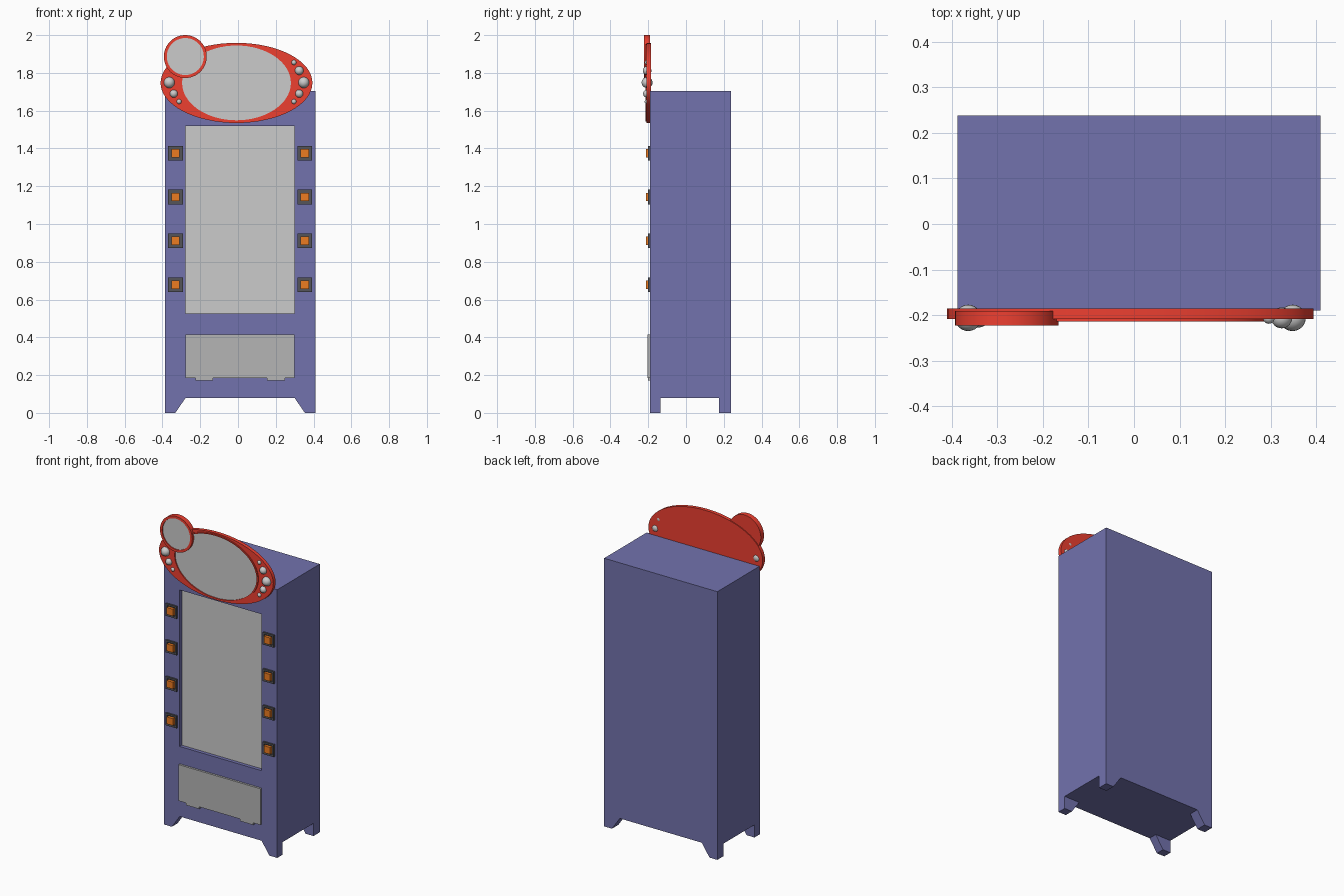
import bpy, bmesh, math

if "Cube" in bpy.data.objects:
    bpy.data.objects.remove(bpy.data.objects["Cube"])

CX = 0.011          # cabinet centre line
FRONT, BACK = -0.19, 0.238


def material(name, r, g, b):
    m = bpy.data.materials.new(name)
    m.diffuse_color = (r, g, b, 1)
    m.use_nodes = True
    m.node_tree.nodes["Principled BSDF"].inputs["Base Color"].default_value = m.diffuse_color
    return m


BLUE = material("cabinet_blue", 0.17, 0.17, 0.42)
RED = material("sign_red", 0.85, 0.05, 0.03)
ORANGE = material("button_orange", 0.85, 0.2, 0.015)
DARK = material("frame_dark", 0.09, 0.09, 0.1)
GREY = material("door_grey", 0.46, 0.46, 0.46)


def add(name, verts, faces, mat=None, smooth=False):
    me = bpy.data.meshes.new(name)
    me.from_pydata(verts, [], faces)
    ob = bpy.data.objects.new(name, me)
    bpy.context.collection.objects.link(ob)
    if mat:
        me.materials.append(mat)
    if smooth:
        bpy.ops.object.select_all(action='DESELECT')
        ob.select_set(True)
        bpy.context.view_layer.objects.active = ob
        bpy.ops.object.shade_smooth_by_angle(angle=math.radians(35))
    return ob


def stack(name, loops, mat=None, smooth=False, back=True, front=True):
    """Skin matching xz outlines, listed from back to front."""
    n = len(loops[0])
    verts = [v for loop in loops for v in loop]
    faces = [(k * n + i, k * n + (i + 1) % n, (k + 1) * n + (i + 1) % n, (k + 1) * n + i)
             for k in range(len(loops) - 1) for i in range(n)]
    if back:
        faces.append(tuple(reversed(range(n))))
    if front:
        faces.append(tuple(range(len(verts) - n, len(verts))))
    return add(name, verts, faces, mat, smooth)


def rect(cx, cz, hx, hz, y):
    return [(cx - hx, y, cz - hz), (cx + hx, y, cz - hz), (cx + hx, y, cz + hz), (cx - hx, y, cz + hz)]


def oval(cx, cz, rx, rz, y, n=64):
    return [(cx + rx * math.cos(2 * math.pi * i / n), y, cz + rz * math.sin(2 * math.pi * i / n))
            for i in range(n)]


# Cabinet with a shallow window recess, and the screen at the bottom of it
SCREEN = (CX, 1.0225, 0.288, 0.4975)
HULL = (CX, 0.8925, 0.398, 0.8125)
stack("cabinet", [rect(*HULL, BACK), rect(*HULL, FRONT), rect(*SCREEN, FRONT), rect(*SCREEN, FRONT + 0.022)],
      BLUE, front=False)
add("screen", rect(*SCREEN, FRONT + 0.022), [(0, 1, 2, 3)])

# Four feet, slanted on their inner side
for s, side in ((-1, "left"), (1, "right")):
    prof = [(0.398, 0), (0.398, 0.08), (0.288, 0.08), (0.343, 0)]
    if s < 0:
        prof.reverse()
    for y0, y1, end in ((FRONT, -0.135, "front"), (0.174, BACK, "back")):
        stack(f"{end}_{side}_foot", [[(CX + s * x, y, z) for x, z in prof] for y in (y1, y0)], BLUE)

# Lower door and its two tabs
stack("lower_door", [rect(CX, 0.3, 0.288, 0.115, y) for y in (FRONT, -0.203)], GREY)
for s, side in ((-1, "left"), (1, "right")):
    stack(f"{side}_door_tab", [rect(CX + s * 0.19, 0.179, 0.047, 0.008, y) for y in (FRONT, -0.202)], GREY)

# Columns of square buttons in dark frames
for s, side in ((-1, "left"), (1, "right")):
    for k in range(4):
        x, z = CX + s * 0.342, 0.679 + 0.232 * k
        stack(f"{side}_button_frame_{k + 1}",
              [rect(x, z, h, h, y) for h, y in ((0.039, FRONT), (0.039, -0.201), (0.028, -0.201), (0.028, -0.194))],
              DARK)
        stack(f"{side}_button_{k + 1}", [rect(x, z, 0.022, 0.022, y) for y in (-0.192, -0.212)], ORANGE)

# Large oval sign with a raised rim around its grey face
SX, SZ = -0.008, 1.747
stack("oval_sign", [oval(SX, SZ, *p) for p in (
    (0.402, 0.212, -0.185), (0.402, 0.212, -0.208), (0.298, 0.205, -0.208),
    (0.298, 0.205, -0.214), (0.288, 0.198, -0.214), (0.288, 0.198, -0.207))], RED, True, front=False)
add("oval_sign_face", oval(SX, SZ, 0.288, 0.198, -0.207), [tuple(range(64))])

# Small round sign overlapping its upper left
RX, RZ = -0.279, 1.8865
stack("round_sign", [oval(RX, RZ, r, r, y) for r, y in (
    (0.1135, -0.191), (0.1135, -0.223), (0.098, -0.223), (0.098, -0.217))], RED, True, front=False)
add("round_sign_face", oval(RX, RZ, 0.098, 0.098, -0.217), [tuple(range(64))])

# Bead decorations on both ends of the oval sign
BEADS = [(0.356, 1.749, 0.029), (0.332, 1.69, 0.021), (0.304, 1.648, 0.013),
         (0.332, 1.812, 0.023), (0.304, 1.855, 0.013)]
for s, side, count in ((-1, "left", 3), (1, "right", 5)):
    for k, (x, z, r) in enumerate(BEADS[:count]):
        bpy.ops.mesh.primitive_uv_sphere_add(segments=24, ring_count=12, radius=r,
                                             location=(SX + s * x, -0.206, z))
        bpy.context.object.name = f"{side}_bead_{k + 1}"
        bpy.ops.object.shade_smooth()
